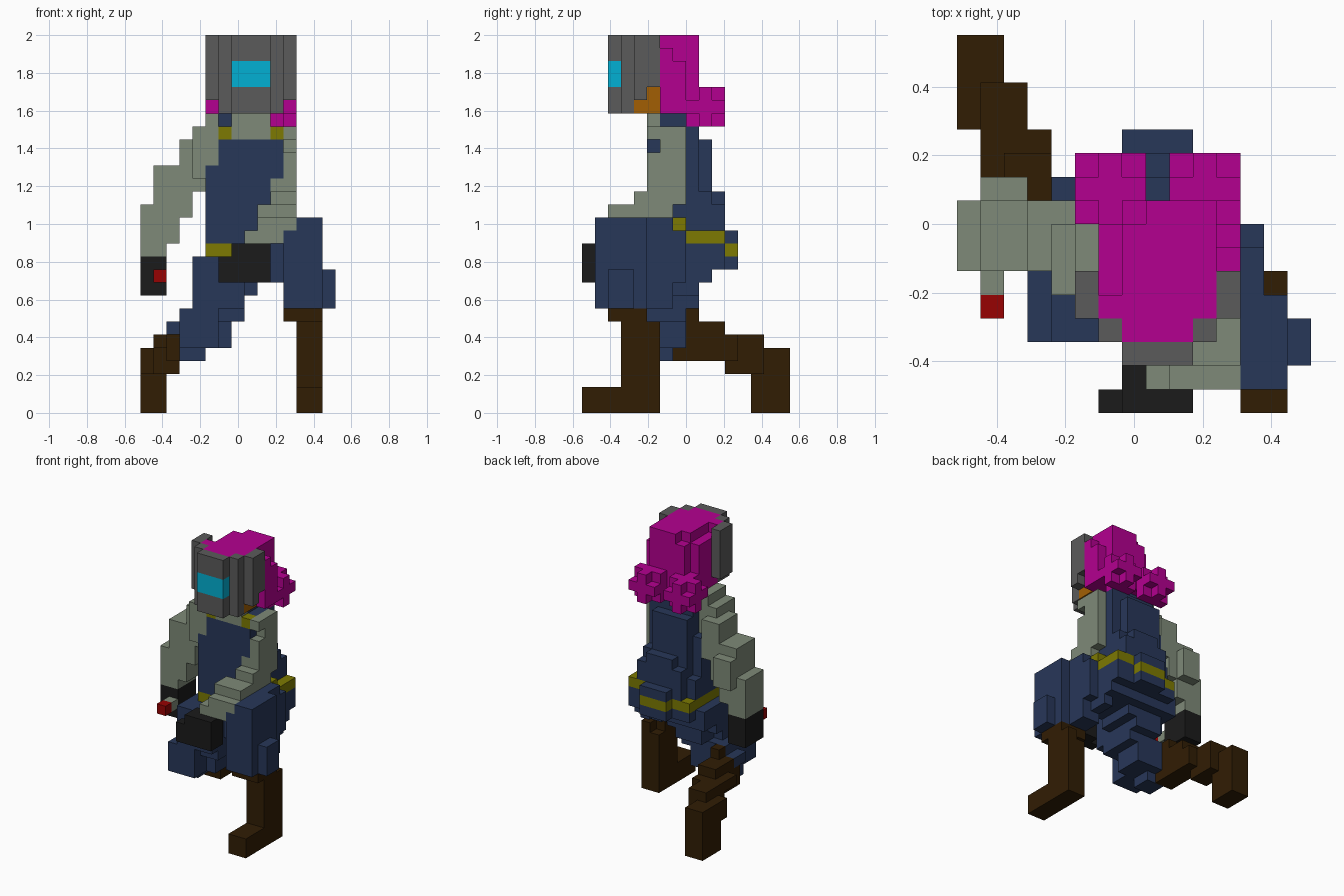
import bpy, bmesh, math
from mathutils import Vector

cube = bpy.data.objects.get("Cube")
if cube:
    bpy.data.objects.remove(cube, do_unlink=True)

V = 2 / 29                      # size of one block
ORIGIN = Vector((-7.5, -8, 0))  # grid corner, in blocks


def lin(c):
    c /= 255
    return c / 12.92 if c <= 0.04045 else ((c + 0.055) / 1.055) ** 2.4


def make_material(name, rgb):
    col = [lin(c) for c in rgb] + [1]
    m = bpy.data.materials.new(name)
    m.use_nodes = True
    m.diffuse_color = col
    m.node_tree.nodes["Principled BSDF"].inputs["Base Color"].default_value = col
    return m


MATS = {n: make_material(n, c) for n, c in {
    "helmet grey": (91, 91, 91), "visor cyan": (2, 176, 212),
    "hair pink": (180, 0, 144), "skin orange": (162, 95, 3),
    "sleeve grey green": (126, 138, 120), "cloth navy": (39, 55, 89),
    "belt yellow": (125, 122, 2), "boot brown": (49, 29, 4),
    "glove black": (27, 27, 27), "tip red": (151, 2, 2)}.items()}

cells = {}   # block -> part name
parts = {}   # part name -> material name


def part(name, mat, *boxes):
    """Claim free blocks for a part; a box is x0,x1, y0,y1, z0,z1 in blocks."""
    parts[name] = mat
    for x0, x1, y0, y1, z0, z1 in boxes:
        for x in range(x0, x1):
            for y in range(y0, y1):
                for z in range(z0, z1):
                    cells.setdefault((x, y, z), name)


def bun(name, cx, cy, cz):
    """Three-block ball with its eight corners cut off."""
    parts[name] = "hair pink"
    for dx in (-1, 0, 1):
        for dy in (-1, 0, 1):
            for dz in (-1, 0, 1):
                if dx * dy * dz == 0:
                    cells.setdefault((cx + dx, cy + dy, cz + dz), name)


# Head
part("visor", "visor cyan", (7, 10, 2, 3, 25, 27))
part("helmet", "helmet grey",
     (7, 10, 2, 3, 23, 29), (6, 7, 3, 5, 23, 28), (6, 7, 3, 4, 28, 29),
     (10, 11, 3, 4, 23, 29), (5, 6, 4, 6, 24, 29),
     (11, 12, 4, 5, 24, 29), (11, 12, 5, 6, 25, 29))
part("face", "skin orange", (7, 11, 4, 5, 23, 24), (7, 11, 5, 6, 23, 25),
     (7, 10, 3, 4, 23, 25))
part("hair", "hair pink",
     (7, 10, 3, 4, 25, 29), (7, 11, 4, 8, 23, 29), (8, 11, 8, 9, 23, 29),
     (6, 7, 5, 8, 23, 28), (6, 7, 4, 5, 28, 29), (7, 8, 8, 9, 23, 28),
     (11, 12, 6, 7, 23, 28), (11, 12, 7, 8, 23, 27))
bun("right_hair_bun", 6, 9, 23)
bun("left_hair_bun", 10, 9, 23)

# Straps, collar and belt
part("straps", "belt yellow", (6, 7, 5, 6, 21, 22), (10, 11, 5, 6, 21, 22))
part("collar", "sleeve grey green", (7, 10, 5, 6, 21, 23), (11, 12, 5, 6, 21, 22))
part("belt", "belt yellow",
     (5, 7, 5, 6, 12, 13), (5, 6, 6, 10, 12, 13), (5, 7, 10, 11, 12, 13),
     (7, 10, 11, 12, 12, 13), (10, 12, 10, 11, 13, 14),
     (11, 12, 8, 10, 13, 14), (11, 12, 7, 8, 14, 15))

# Left arm resting across the lap
part("left_glove", "glove black",
     (6, 7, 0, 1, 10, 12), (7, 10, 0, 1, 10, 13), (7, 10, 1, 2, 10, 13))
part("left_sleeve", "sleeve grey green",
     (11, 12, 6, 8, 16, 22), (11, 12, 5, 6, 16, 20), (10, 12, 5, 8, 16, 18),
     (10, 12, 4, 8, 16, 17), (10, 12, 2, 7, 15, 16), (9, 11, 2, 4, 15, 16),
     (9, 12, 1, 4, 14, 15), (8, 11, 1, 3, 13, 14))

# Right arm hanging at the side
part("right_sleeve", "sleeve grey green",
     (5, 6, 5, 8, 19, 23), (4, 5, 5, 8, 18, 22), (5, 6, 6, 8, 18, 19),
     (3, 5, 6, 9, 17, 21), (1, 4, 6, 9, 16, 19), (1, 3, 9, 10, 15, 18),
     (0, 4, 6, 9, 15, 16), (0, 3, 6, 9, 13, 15), (0, 2, 6, 9, 12, 13))
part("right_glove", "glove black", (0, 2, 6, 9, 9, 12))
part("tool_shaft", "sleeve grey green", (1, 2, 5, 6, 10, 11))
part("tool_tip", "tip red", (1, 2, 4, 5, 10, 11))

# Jacket and hips
part("jacket", "cloth navy",
     (6, 10, 6, 8, 22, 23), (6, 11, 5, 9, 19, 22),
     (5, 11, 5, 9, 15, 19), (6, 10, 9, 10, 17, 21), (6, 11, 9, 10, 15, 17),
     (7, 10, 10, 11, 16, 17), (6, 11, 10, 11, 14, 16))
part("hips", "cloth navy",
     (5, 11, 5, 10, 13, 15), (6, 10, 10, 11, 13, 14), (5, 12, 5, 10, 10, 13),
     (5, 12, 10, 11, 11, 13), (7, 10, 11, 12, 11, 14), (4, 5, 8, 10, 10, 12),
     (6, 9, 5, 9, 9, 10), (6, 8, 5, 9, 8, 9))

# Left leg, standing forward
part("left_thigh", "cloth navy",
     (11, 14, 1, 5, 8, 14), (12, 14, 1, 5, 14, 15), (12, 13, 5, 8, 10, 14),
     (12, 13, 5, 7, 14, 15), (11, 13, 5, 7, 8, 12), (11, 12, 4, 9, 9, 14),
     (14, 15, 2, 4, 8, 11))
part("left_boot", "boot brown",
     (12, 14, 0, 6, 0, 2), (12, 14, 3, 6, 2, 6), (12, 14, 3, 5, 6, 8),
     (13, 14, 5, 6, 6, 7), (11, 14, 2, 5, 7, 8))

# Right leg, stretched back
part("right_boot", "boot brown",
     (3, 4, 8, 9, 4, 8), (2, 3, 8, 9, 4, 7), (2, 4, 7, 8, 4, 5),
     (2, 3, 7, 8, 5, 6), (2, 4, 9, 11, 4, 7), (1, 2, 9, 11, 5, 6),
     (1, 3, 11, 14, 3, 6), (3, 4, 11, 12, 4, 6),
     (0, 2, 12, 16, 3, 5), (0, 2, 13, 16, 0, 3))
part("right_thigh", "cloth navy",
     (5, 8, 4, 9, 8, 10), (4, 8, 3, 8, 9, 12), (4, 8, 3, 7, 8, 9),
     (3, 6, 3, 8, 5, 8), (6, 8, 4, 8, 7, 8), (6, 7, 5, 8, 5, 7),
     (2, 3, 6, 8, 6, 7), (3, 5, 5, 7, 4, 5))

# The four corners of a block side, for each axis and direction
SIDES = []
for axis in range(3):
    for sign in (0, 1):
        u, w = (axis + 1) % 3, (axis + 2) % 3
        corners = []
        for a, b in ((0, 0), (1, 0), (1, 1), (0, 1)):
            c = [0, 0, 0]
            c[axis], c[u], c[w] = sign, a, b
            corners.append(c)
        step = [0, 0, 0]
        step[axis] = 2 * sign - 1
        SIDES.append((step, corners if sign else corners[::-1]))

# Turn each part's blocks into an outer shell
for name, mat in parts.items():
    bm = bmesh.new()
    verts = {}
    for cell in [c for c, owner in cells.items() if owner == name]:
        for step, corners in SIDES:
            if tuple(p + s for p, s in zip(cell, step)) in cells:
                continue
            face = []
            for corner in corners:
                key = tuple(p + s for p, s in zip(cell, corner))
                if key not in verts:
                    verts[key] = bm.verts.new((Vector(key) + ORIGIN) * V)
                face.append(verts[key])
            bm.faces.new(face)
    bmesh.ops.dissolve_limit(bm, angle_limit=math.radians(1),
                             verts=bm.verts[:], edges=bm.edges[:])
    mesh = bpy.data.meshes.new(name)
    bm.to_mesh(mesh)
    bm.free()
    mesh.materials.append(MATS[mat])
    bpy.context.collection.objects.link(bpy.data.objects.new(name, mesh))
